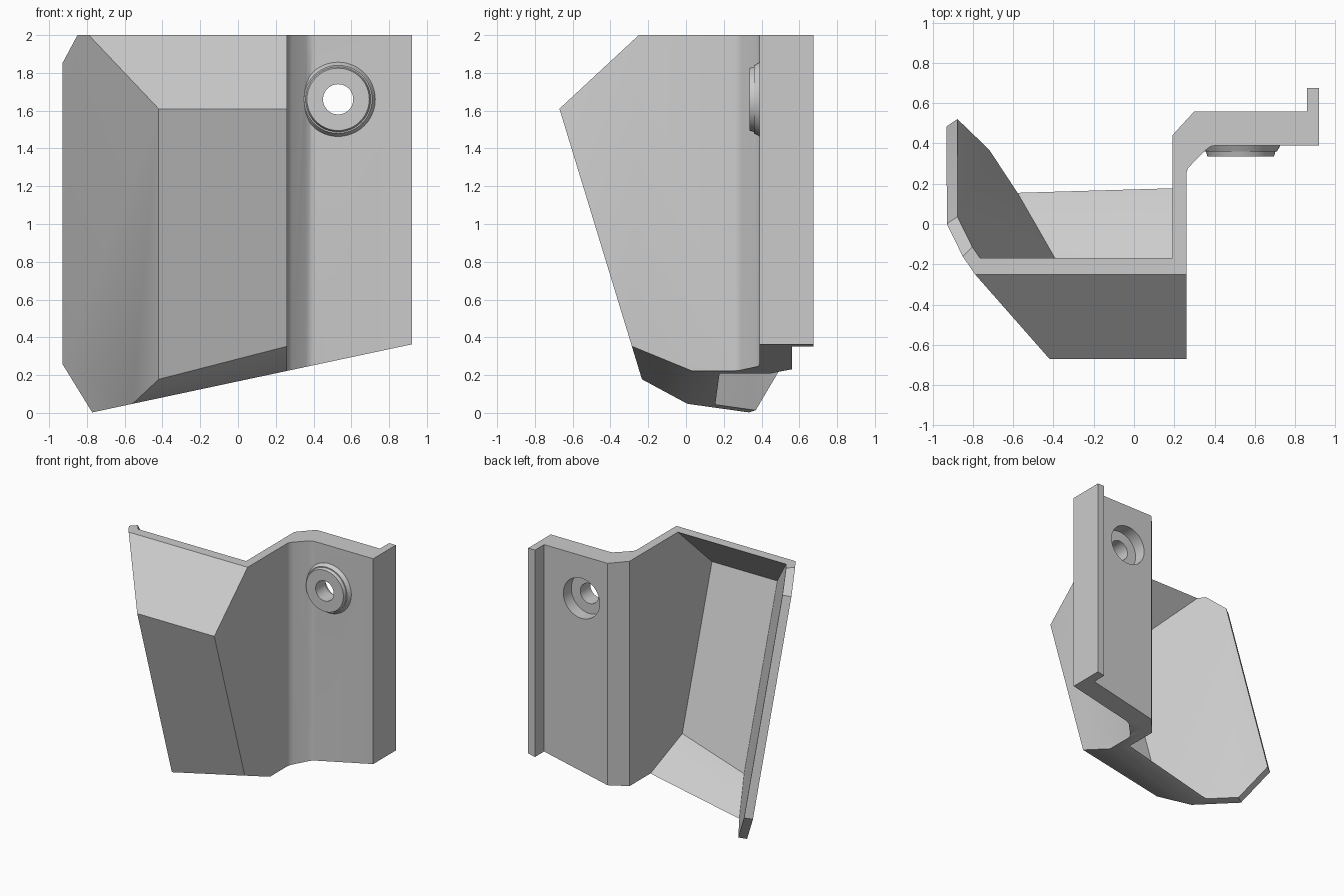
import bpy, bmesh, math
from mathutils import Vector, Matrix

cube = bpy.data.objects.get("Cube")
if cube:
    bpy.data.objects.remove(cube, do_unlink=True)

grey = bpy.data.materials.new("plain_grey")
grey.use_nodes = True
grey.diffuse_color = (0.6, 0.6, 0.6, 1)
grey.node_tree.nodes["Principled BSDF"].inputs["Base Color"].default_value = (0.6, 0.6, 0.6, 1)


def make_object(name, bm):
    bmesh.ops.recalc_face_normals(bm, faces=bm.faces)
    mesh = bpy.data.meshes.new(name)
    bm.to_mesh(mesh)
    bm.free()
    mesh.materials.append(grey)
    obj = bpy.data.objects.new(name, mesh)
    bpy.context.collection.objects.link(obj)
    return obj


def cut(bm, point, normal):
    """Remove everything on the normal side of a plane and cap the opening."""
    geom = bm.verts[:] + bm.edges[:] + bm.faces[:]
    bmesh.ops.bisect_plane(bm, geom=geom, plane_co=point, plane_no=normal, clear_outer=True)
    bmesh.ops.holes_fill(bm, edges=[e for e in bm.edges if e.is_boundary])


def convex(name, planes):
    bm = bmesh.new()
    bmesh.ops.create_cube(bm, size=6)
    for point, normal in planes:
        cut(bm, point, normal)
    return make_object(name, bm)


def combine(obj, tool, operation):
    """Apply a boolean and discard the tool."""
    mod = obj.modifiers.new("combine", "BOOLEAN")
    mod.operation, mod.solver, mod.object = operation, "EXACT", tool
    bpy.context.view_layer.update()
    mesh = bpy.data.meshes.new_from_object(obj.evaluated_get(bpy.context.evaluated_depsgraph_get()))
    obj.modifiers.clear()
    obj.data = mesh
    bpy.data.objects.remove(tool, do_unlink=True)


def round_part(name, y_front, y_back, r_front, r_back):
    """Round part along y, centred on the screw hole."""
    bm = bmesh.new()
    place = Matrix.Translation((0.53, (y_front + y_back) / 2, 1.66)) @ Matrix.Rotation(math.pi / 2, 4, "X")
    bmesh.ops.create_cone(bm, cap_ends=True, segments=48, radius1=r_back, radius2=r_front,
                          depth=y_back - y_front, matrix=place)
    return make_object(name, bm)


# Wall planes of the pocket: point, outward normal, thickness
apex = Vector((-0.42, -0.67, 1.61))
side_normal = Vector((-1, -0.686, -0.209)).normalized()
walls = [
    (apex, Vector((0, -1, -0.305)).normalized(), 0.065),
    (apex, Vector((0, -0.39, 0.42)).normalized(), 0.055),
    (apex, side_normal, 0.065),
    (Vector((0.26, -0.28, 0.35)), Vector((0.225, -0.41, -1)).normalized(), 0.055),
    (Vector((0.26, 0, 0)), Vector((1, 0, 0)), 0.07),
]
trim = (Vector((0, 0, 0.167)), Vector((0.213, 0, -1)))
top = (Vector((0, 0, 2)), Vector((0, 0, 1)))
back = (Vector((0.19, 0.44, 0)), Vector((0.15, 1, 0)))


def on_side(x, z):
    return Vector((x, -0.67 - 0.305 * (z - 1.61) - (x + 0.42) / 0.686, z))


# Square-cut rear outline of the slanted side wall
outline = [on_side(-0.85, 2), on_side(-0.93, 1.85), on_side(-0.93, 0.26), on_side(-0.77, 0)]
rim = []
for p, q in zip(outline, outline[1:]):
    n = (q - p).cross(side_normal).normalized()
    if n.dot(Vector((0, 0, 1)) - p) > 0:
        n = -n
    rim.append((p, n))

# Pocket shell
body = convex("bracket_body", [(p, n) for p, n, t in walls] + [trim, top, back] + rim)
inner = convex("pocket_cutter", [(p - n * t, n) for p, n, t in walls])
combine(body, inner, "DIFFERENCE")

# Mounting flange with cranked profile and rear lip
profile = [(0.19, 0.1), (0.26, 0.1), (0.26, 0.25), (0.267, 0.275), (0.285, 0.295), (0.36, 0.37),
           (0.38, 0.385), (0.405, 0.39), (0.92, 0.39), (0.92, 0.675), (0.86, 0.675),
           (0.86, 0.56), (0.3, 0.56), (0.19, 0.44)]
bm = bmesh.new()
base = bm.faces.new([bm.verts.new((x, y, -0.5)) for x, y in profile])
ext = bmesh.ops.extrude_face_region(bm, geom=[base])
for v in ext["geom"]:
    if isinstance(v, bmesh.types.BMVert):
        v.co.z = 2
cut(bm, *trim)
combine(body, make_object("flange", bm), "UNION")

# Small chamfer along the hard edges
bm = bmesh.new()
bm.from_mesh(body.data)
bmesh.ops.remove_doubles(bm, verts=bm.verts, dist=0.0005)
bmesh.ops.dissolve_limit(bm, angle_limit=math.radians(1), verts=bm.verts, edges=bm.edges)
hard = [e for e in bm.edges if e.is_manifold and e.is_convex and e.calc_face_angle(0) > math.radians(32)]
bmesh.ops.bevel(bm, geom=hard, offset=0.014, offset_type="OFFSET", segments=1, profile=0.5,
                affect="EDGES", clamp_overlap=True)
bm.to_mesh(body.data)
bm.free()

# Screw boss, through hole and rear counterbore
combine(body, round_part("boss_flare", 0.36, 0.44, 0.18, 0.225), "UNION")
combine(body, round_part("boss", 0.335, 0.45, 0.165, 0.2), "UNION")
combine(body, round_part("hole_cutter", 0.2, 0.8, 0.08, 0.08), "DIFFERENCE")
combine(body, round_part("counterbore_cutter", 0.46, 0.8, 0.16, 0.16), "DIFFERENCE")

bpy.ops.object.select_all(action="DESELECT")
body.select_set(True)
bpy.context.view_layer.objects.active = body
bpy.ops.object.shade_smooth_by_angle(angle=math.radians(28))
